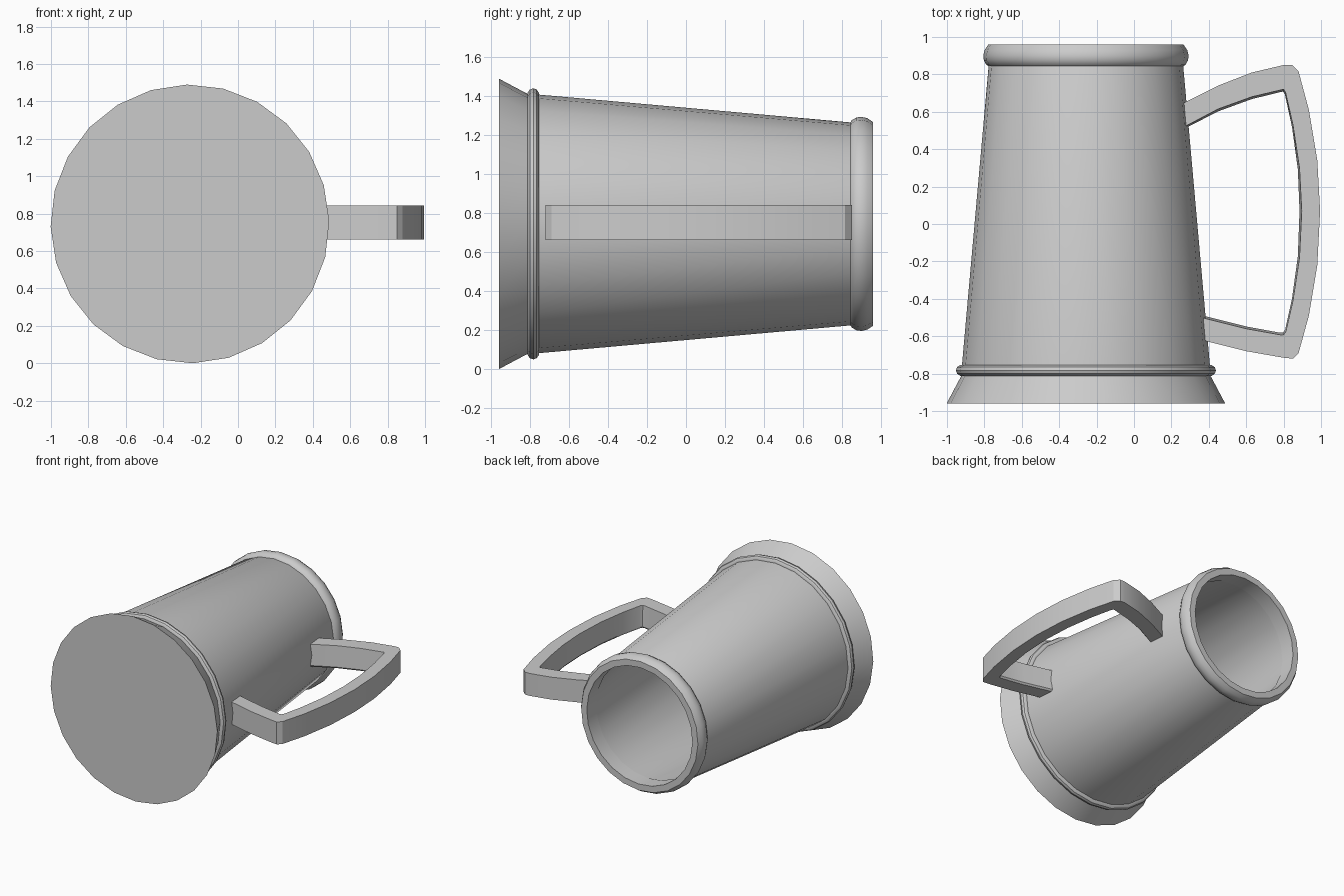
import bpy, bmesh, math
from mathutils import Vector

if "Cube" in bpy.data.objects:
    bpy.data.objects.remove(bpy.data.objects["Cube"])

CX, CZ, SIDES, TURN = -0.257, 0.745, 24, math.radians(1.2)

grey = bpy.data.materials.new("plain_grey")
grey.diffuse_color = (0.6, 0.6, 0.6, 1)
grey.use_nodes = True
grey.node_tree.nodes["Principled BSDF"].inputs["Base Color"].default_value = grey.diffuse_color


def finish(name, bm, angle):
    mesh = bpy.data.meshes.new(name)
    bm.to_mesh(mesh)
    bm.free()
    mesh.materials.append(grey)
    ob = bpy.data.objects.new(name, mesh)
    bpy.context.collection.objects.link(ob)
    bpy.ops.object.select_all(action='DESELECT')
    ob.select_set(True)
    bpy.context.view_layer.objects.active = ob
    bpy.ops.object.shade_smooth_by_angle(angle=math.radians(angle))
    return ob


def lathe(name, profile, closed=False):
    """Turn (radius, y) points around the mug axis, which runs along y."""
    bm = bmesh.new()
    rings = []
    for r, y in profile:
        if r == 0:
            rings.append([bm.verts.new((CX, y, CZ))] * SIDES)
            continue
        angles = [TURN + math.tau * j / SIDES for j in range(SIDES)]
        rings.append([bm.verts.new((CX + r * math.cos(a), y, CZ + r * math.sin(a)))
                      for a in angles])
    pairs = list(zip(rings, rings[1:]))
    if closed:
        pairs.append((rings[-1], rings[0]))
    for p, q in pairs:
        for j in range(SIDES):
            k = (j + 1) % SIDES
            bm.faces.new(dict.fromkeys((p[j], q[j], q[k], p[k])))
    return finish(name, bm, 35)


# Flared foot with a flat underside
lathe("foot", [(0, -0.96), (0.745, -0.96), (0.66, -0.80)])

# Tapered hollow body
lathe("body", [(0.667, -0.80), (0.519, 0.86), (0.475, 0.95),
               (0.475, 0.84), (0.62, -0.76), (0, -0.76)])

# Round band above the foot
lathe("lower_band", [(0.663 + 0.032 * math.cos(math.tau * i / 10),
                      -0.783 + 0.03 * math.sin(math.tau * i / 10))
                     for i in range(10)], closed=True)

# Thick rounded lip
lathe("rim", [(0.51, 0.838), (0.532, 0.85), (0.546, 0.875), (0.549, 0.90),
              (0.542, 0.93), (0.522, 0.96), (0.472, 0.96), (0.472, 0.838)],
      closed=True)

# Handle: outer and inner outlines, from the upper joint to the lower joint
outer = [(0.25, 0.64), (0.45, 0.74), (0.63, 0.81), (0.80, 0.85), (0.845, 0.85),
         (0.88, 0.815), (0.935, 0.61), (0.98, 0.34), (0.995, 0.07), (0.98, -0.22),
         (0.935, -0.49), (0.88, -0.69), (0.85, -0.72), (0.80, -0.715),
         (0.60, -0.68), (0.38, -0.625)]
inner = [(0.26, 0.515), (0.45, 0.615), (0.63, 0.68), (0.79, 0.718), (0.80, 0.72),
         (0.81, 0.705), (0.85, 0.53), (0.885, 0.30), (0.897, 0.07), (0.885, -0.18),
         (0.85, -0.41), (0.812, -0.575), (0.80, -0.592), (0.785, -0.593),
         (0.60, -0.56), (0.36, -0.50)]
bm = bmesh.new()
hole = Vector((0.62, 0.06))
sections = []
for o, i in zip(outer, inner):
    low = Vector(i) + (hole - Vector(i)).normalized() * 0.012
    if i[0] < 0.3:
        low.x = i[0]
    sections.append([bm.verts.new(v) for v in (
        (*o, 0.843), (*i, 0.843), (*low, 0.675), (*i, 0.662), (*o, 0.662))])
for a, b in zip(sections, sections[1:]):
    for j in range(5):
        k = (j + 1) % 5
        bm.faces.new((a[j], a[k], b[k], b[j]))
bm.faces.new(sections[0])
bm.faces.new(sections[-1][::-1])
bmesh.ops.recalc_face_normals(bm, faces=bm.faces[:])
finish("handle", bm, 25)
